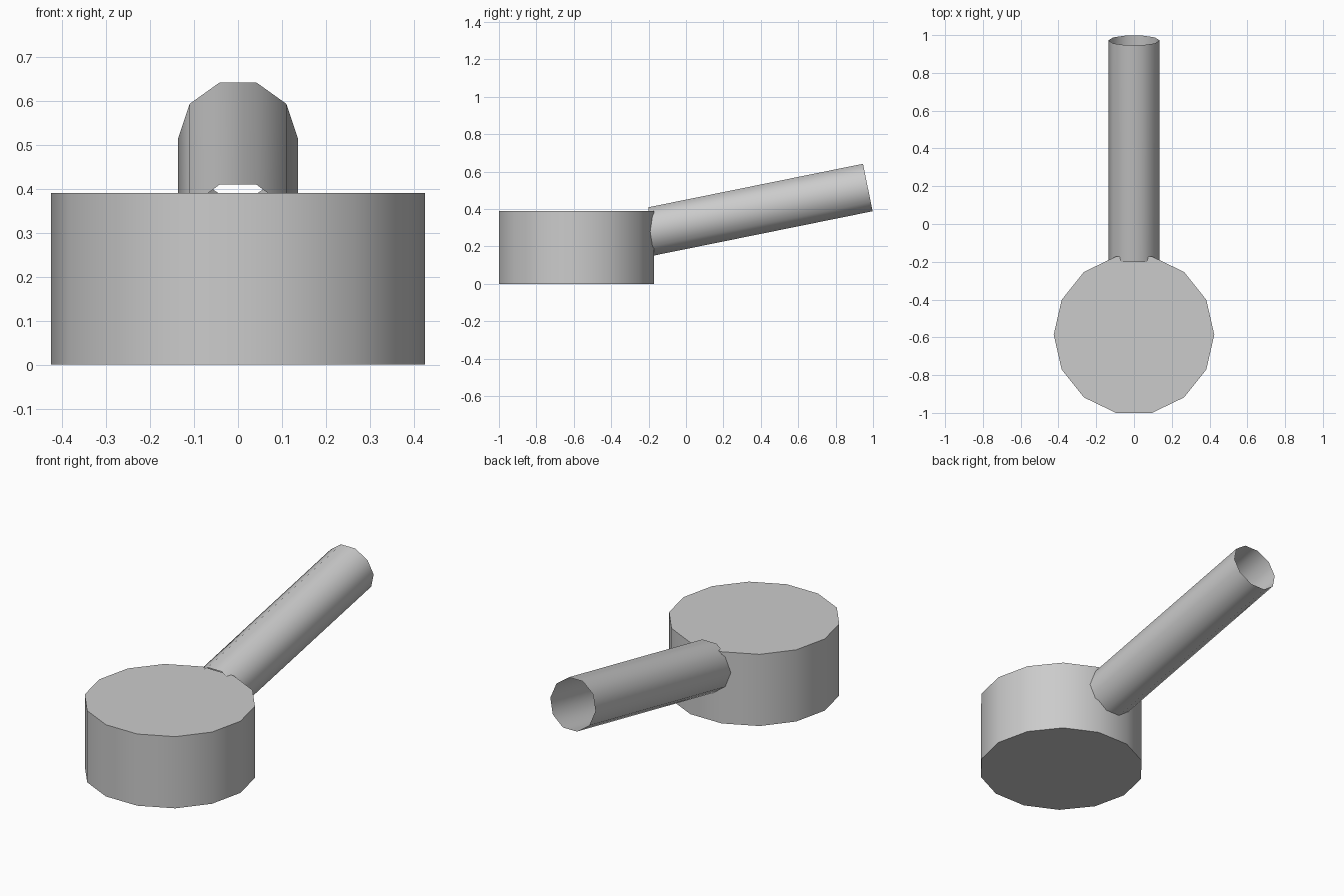
import bpy, bmesh, math
from mathutils import Vector

if "Cube" in bpy.data.objects:
    bpy.data.objects.remove(bpy.data.objects["Cube"])

grey = bpy.data.materials.new("plain grey")
grey.diffuse_color = (0.6, 0.6, 0.6, 1)
grey.use_nodes = True
grey.node_tree.nodes["Principled BSDF"].inputs["Base Color"].default_value = grey.diffuse_color


def finish(name, bm):
    mesh = bpy.data.meshes.new(name)
    bm.to_mesh(mesh)
    bm.free()
    obj = bpy.data.objects.new(name, mesh)
    bpy.context.collection.objects.link(obj)
    mesh.materials.append(grey)
    bpy.ops.object.select_all(action='DESELECT')
    obj.select_set(True)
    bpy.context.view_layer.objects.active = obj
    bpy.ops.object.shade_smooth_by_angle(angle=math.radians(40))
    return obj


def bridge(bm, a, b):
    n = len(a)
    for i in range(n):
        j = (i + 1) % n
        bm.faces.new((a[i], a[j], b[j], b[i]))


# Pan body: closed 14-sided drum
bm = bmesh.new()
angles = [2 * math.pi * i / 14 for i in range(14)]
low, high = [[bm.verts.new((0.425 * math.cos(a), -0.586 + 0.425 * math.sin(a), z))
              for a in angles] for z in (0, 0.39)]
bridge(bm, low, high)
bm.faces.new(high)
bm.faces.new(low[::-1])
finish("pan_body", bm)

# Handle: open 10-sided tube, square at the far end, cut upright inside the body
bm = bmesh.new()
tilt = math.radians(11.45)
axis = Vector((0, math.cos(tilt), math.sin(tilt)))
up = Vector((0, -math.sin(tilt), math.cos(tilt)))
end = Vector((0, 0.972, 0.515))
near, far = [], []
for i in range(10):
    a = 2 * math.pi * i / 10
    p = end + Vector((0.136 * math.cos(a), 0, 0)) + up * 0.136 * math.sin(a)
    far.append(bm.verts.new(p))
    near.append(bm.verts.new(p - axis * (p.y + 0.2) / axis.y))
bridge(bm, far, near)
bmesh.ops.recalc_face_normals(bm, faces=bm.faces)
finish("handle", bm)
